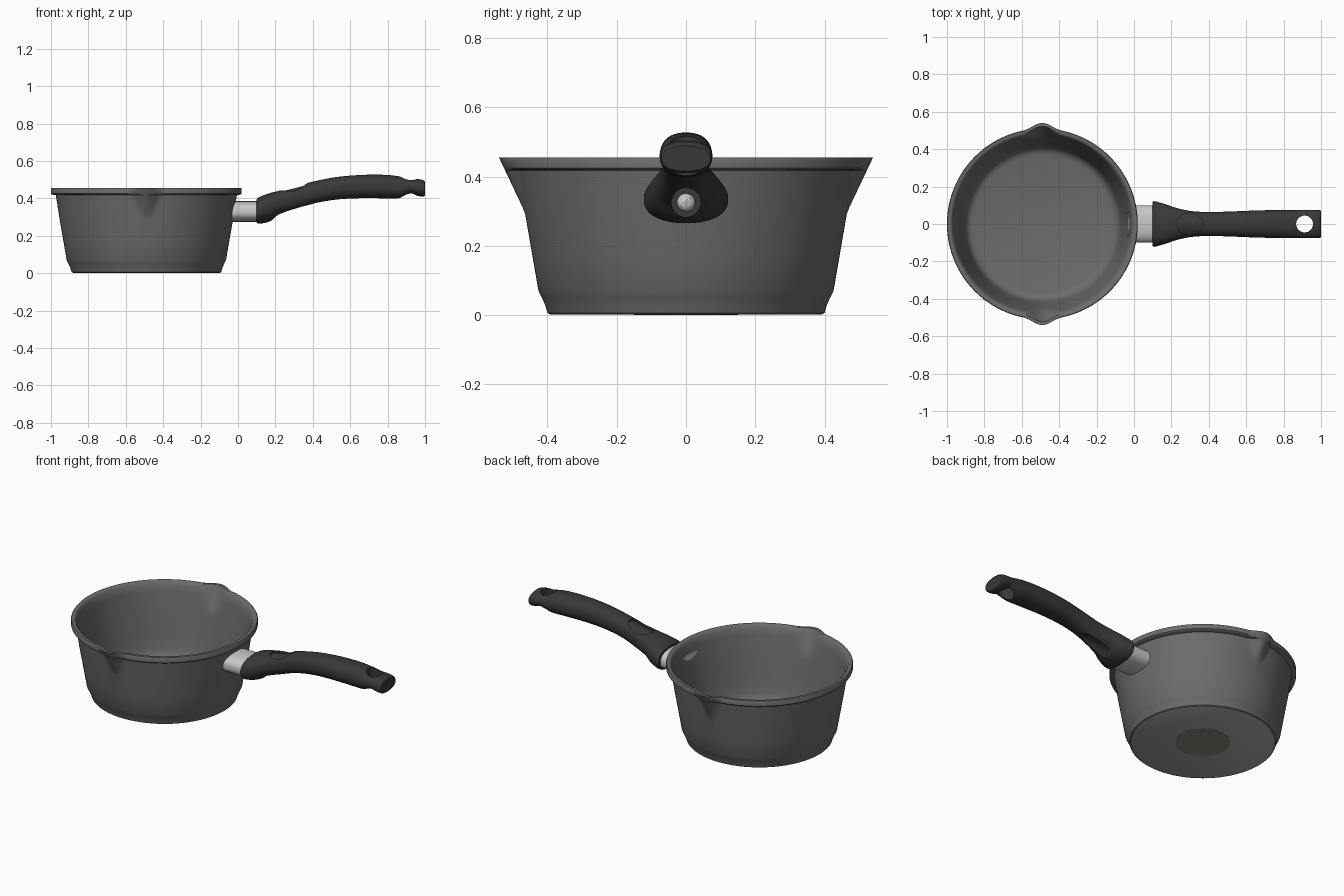
import bpy, bmesh, math
from mathutils import Vector

if "Cube" in bpy.data.objects:
    bpy.data.objects.remove(bpy.data.objects["Cube"])

def material(name, rgb):
    m = bpy.data.materials.new(name)
    m.diffuse_color = (*rgb, 1)
    m.use_nodes = True
    m.node_tree.nodes["Principled BSDF"].inputs["Base Color"].default_value = m.diffuse_color
    return m

POT = material("grey coating", (0.15, 0.15, 0.153))
BASE = material("bare base metal", (0.38, 0.38, 0.38))
GRIP = material("black plastic", (0.04, 0.04, 0.04))
STEEL = material("brushed steel", (0.58, 0.58, 0.57))
DISC = material("brown base metal", (0.26, 0.235, 0.185))
CX = -0.49  # pot axis

def finish(name, bm, mat):
    bmesh.ops.recalc_face_normals(bm, faces=bm.faces)
    me = bpy.data.meshes.new(name)
    bm.to_mesh(me)
    bm.free()
    ob = bpy.data.objects.new(name, me)
    bpy.context.collection.objects.link(ob)
    if mat:
        me.materials.append(mat)
    return ob

def smooth(ob, deg=35):
    bpy.ops.object.select_all(action='DESELECT')
    ob.select_set(True)
    bpy.context.view_layer.objects.active = ob
    bpy.ops.object.shade_smooth_by_angle(angle=math.radians(deg))

def loft(rings):
    """Skin a list of closed point rings and cap both ends."""
    bm = bmesh.new()
    vs = [[bm.verts.new(p) for p in r] for r in rings]
    n = len(rings[0])
    for a, b in zip(vs, vs[1:]):
        for i in range(n):
            j = (i + 1) % n
            bm.faces.new((a[i], a[j], b[j], b[i]))
    bm.faces.new(vs[0])
    bm.faces.new(vs[-1])
    return bm

def oval(x, zc, w, h, e=2.3, n=64):
    """Superellipse ring in the yz plane."""
    pts = []
    for i in range(n):
        a = 2 * math.pi * i / n
        c, s = math.cos(a), math.sin(a)
        pts.append((x, w * math.copysign(abs(c) ** (2 / e), c),
                    zc + h * math.copysign(abs(s) ** (2 / e), s)))
    return pts

def cylinder(name, center, axis, r, depth, mat=None, n=64):
    bm = bmesh.new()
    bmesh.ops.create_cone(bm, cap_ends=True, segments=n, radius1=r, radius2=r, depth=depth)
    q = Vector((0, 0, 1)).rotation_difference(Vector(axis))
    for v in bm.verts:
        v.co = q @ v.co + Vector(center)
    return finish(name, bm, mat)

def cut(ob, cutter):
    cutter.hide_render = True
    m = ob.modifiers.new("cut", 'BOOLEAN')
    m.operation, m.solver, m.object = 'DIFFERENCE', 'EXACT', cutter
    bpy.context.view_layer.objects.active = ob
    bpy.ops.object.modifier_apply(modifier=m.name)
    bpy.data.objects.remove(cutter)

# Pot: revolved wall with two pouring spouts pulled out at +y and -y
outer = [(0.39, 0.001), (0.40, 0.006), (0.407, 0.03), (0.416, 0.05), (0.426, 0.07), (0.445, 0.18),
         (0.464, 0.29), (0.482, 0.405), (0.484, 0.418), (0.505, 0.42), (0.51, 0.425),
         (0.51, 0.45), (0.507, 0.455)]
inner = [(0.490, 0.455), (0.484, 0.45), (0.472, 0.42), (0.449, 0.29), (0.428, 0.14),
         (0.417, 0.075), (0.408, 0.05), (0.393, 0.032), (0.37, 0.025)]

def refine(prof):
    out = [prof[0]]
    for (r0, z0), (r1, z1) in zip(prof, prof[1:]):
        k = max(1, round(abs(z1 - z0) / 0.02)) if max(z0, z1) > 0.29 else 1
        out += [(r0 + (r1 - r0) * i / k, z0 + (z1 - z0) * i / k) for i in range(1, k + 1)]
    return out

def pot_ring(r, z, inset, n=256):
    pts = []
    target = max(r, 0.464 + (z - 0.295) * 0.475 - inset)
    w = 0.03 + 0.075 * max(0, z - 0.29) / 0.165
    for i in range(n):
        a = 2 * math.pi * i / n
        t = abs(r * math.cos(a)) / w
        g = (math.cos(math.pi * t) + 1) / 2 if t < 1 else 0
        rr = r + (target - r) * g
        pts.append((CX + rr * math.cos(a), rr * math.sin(a), z))
    return pts

rings = [pot_ring(r, z, 0) for r, z in refine(outer)]
rings += [pot_ring(r, z, 0.018) for r, z in refine(inner)]
pot = finish("pot", loft(rings), POT)
pot.data.materials.append(BASE)
for f in pot.data.polygons:  # uncoated underside
    if f.center.z < 0.002:
        f.material_index = 1
smooth(pot, 40)

# Brown metal disc on the base
smooth(cylinder("base_disc", (CX, 0, 0.003), (0, 0, 1), 0.15, 0.006, DISC))

# Steel ferrule between pot and handle, its inner end buried in the wall
smooth(finish("ferrule", loft([oval(x, 0.33, 0.10, 0.055, 2.5) for x in (-0.031, 0.13)]), STEEL))

# Handle stations: x, top z, bottom z, half width
stations = [
    (0.100, 0.395, 0.272, 0.118), (0.106, 0.402, 0.266, 0.122), (0.14, 0.418, 0.268, 0.114),
    (0.18, 0.431, 0.282, 0.102), (0.21, 0.438, 0.305, 0.091), (0.25, 0.449, 0.320, 0.080),
    (0.30, 0.463, 0.336, 0.070), (0.36, 0.479, 0.358, 0.065), (0.42, 0.494, 0.376, 0.064),
    (0.52, 0.513, 0.393, 0.067), (0.62, 0.523, 0.400, 0.071), (0.72, 0.527, 0.401, 0.074),
    (0.80, 0.525, 0.400, 0.075), (0.86, 0.518, 0.401, 0.076), (0.90, 0.508, 0.414, 0.076),
    (0.93, 0.502, 0.422, 0.076), (0.96, 0.503, 0.413, 0.076), (0.992, 0.497, 0.410, 0.075),
    (1.0, 0.488, 0.416, 0.071)]

def spline(p, k=4):
    """Catmull-Rom through the stations, x kept monotone."""
    out = []
    for i in range(len(p) - 1):
        a, b, c, d = p[max(i - 1, 0)], p[i], p[i + 1], p[min(i + 2, len(p) - 1)]
        h = c[0] - b[0]
        for s in range(k):
            t = s / k
            row = [b[0] + h * t]
            for q in range(1, 4):
                m0 = (c[q] - a[q]) / (c[0] - a[0]) * h
                m1 = (d[q] - b[q]) / (d[0] - b[0]) * h
                row.append((2*t**3 - 3*t*t + 1) * b[q] + (t**3 - 2*t*t + t) * m0
                           + (3*t*t - 2*t**3) * c[q] + (t**3 - t*t) * m1)
            out.append(row)
    return out + [p[-1]]

handle = finish("handle", loft([oval(x, (t + b) / 2, w, (t - b) / 2)
                                for x, t, b, w in spline(stations)]), GRIP)

def thumb_ring(s, top=None, n=64):
    """Oval ring on a saddle that follows the handle's upper side."""
    pts = []
    for i in range(n):
        a = 2 * math.pi * i / n
        dx, y = 0.073 * s * math.cos(a), 0.058 * s * math.sin(a)
        pts.append((0.297 + dx, y, top or 0.453 + 0.25 * dx - 0.026 * (y / 0.058) ** 2))
    return pts

# Thumb rest, hanging hole and screw recess
cut(handle, finish("thumb_cutter", loft([thumb_ring(1, 0.6)] + [
    thumb_ring(s) for s in (1, 0.85, 0.7, 0.5, 0.3, 0.1)]), None))
cut(handle, cylinder("hole_cutter", (0.912, 0, 0.46), (0, 0, 1), 0.045, 0.4))
cut(handle, cylinder("recess_cutter", (0.30, 0, 0.325), (1, 0, 0), 0.042, 0.30))
smooth(handle, 30)

# Slotted, domed screw in the recess
bm = bmesh.new()
bmesh.ops.create_uvsphere(bm, u_segments=32, v_segments=16, radius=0.026)
for v in bm.verts:
    v.co = (0.15 + v.co.z * 0.8, v.co.x, 0.325 + v.co.y)
screw = finish("screw", bm, STEEL)
bm = bmesh.new()
bmesh.ops.create_cube(bm, size=1)
for v in bm.verts:
    y, z = v.co.y * 0.08, v.co.z * 0.006
    v.co = (0.172 + v.co.x * 0.016, (y - z) * 0.707, 0.325 + (y + z) * 0.707)
cut(screw, finish("slot_cutter", bm, None))
smooth(screw)
